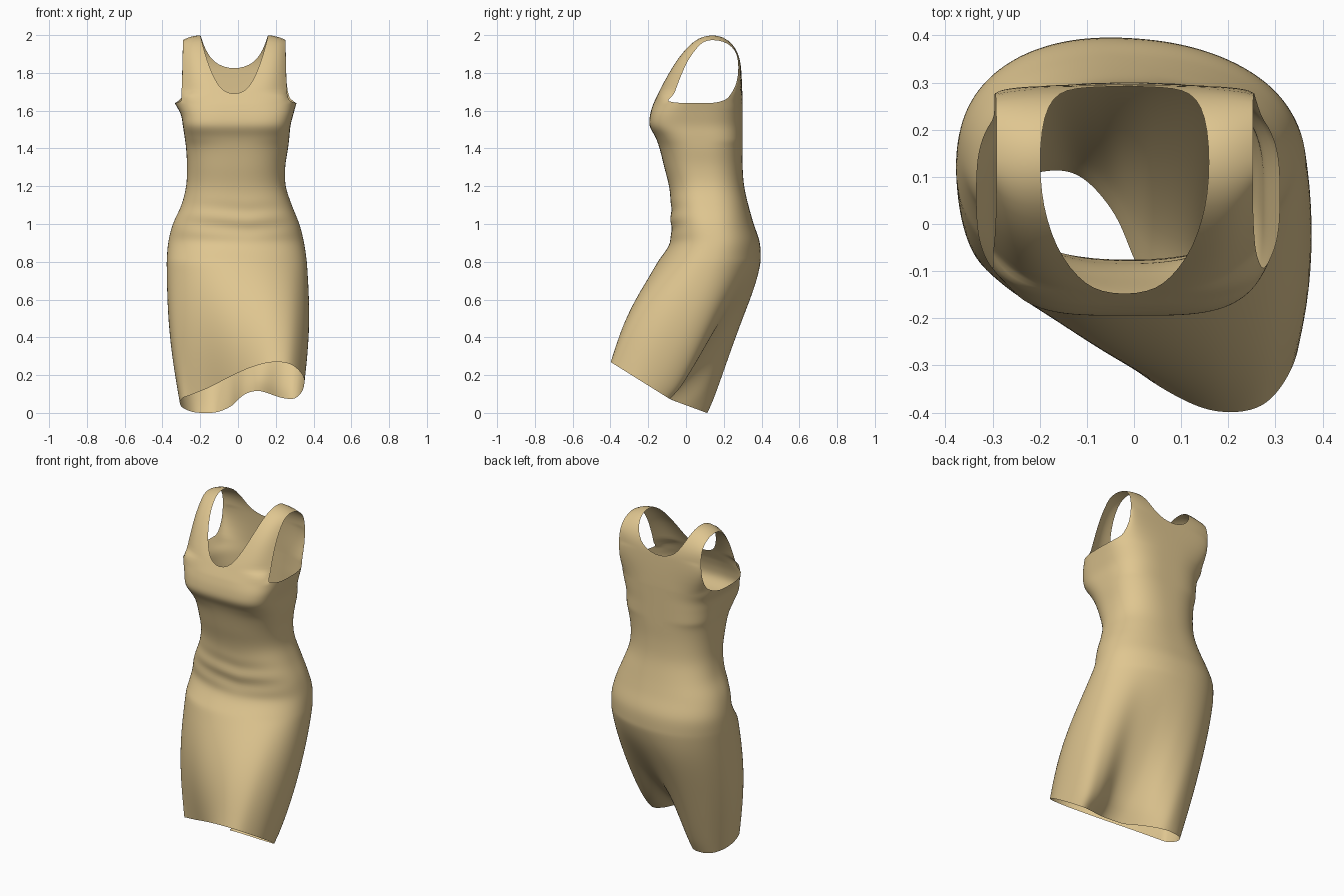
import bpy, bmesh, math

if "Cube" in bpy.data.objects:
    bpy.data.objects.remove(bpy.data.objects["Cube"])

N = 72                      # columns round the body, 5 degrees each
CX = -0.02                  # neckline centre


def catmull(p, t, closed=False):
    """Smooth interpolation of a list of tuples; t runs in list-index units."""
    n = len(p)
    i = int(math.floor(t))
    if not closed:
        i = min(i, n - 2)
    f = t - i
    pick = (lambda k: p[k % n]) if closed else (lambda k: p[max(0, min(n - 1, k))])
    a, b, c, d = (pick(i + k) for k in (-1, 0, 1, 2))
    return [0.5 * (2 * q + (r - o) * f + (2 * o - 5 * q + 4 * r - s) * f * f
                   + (3 * q - o - 3 * r + s) * f ** 3) for o, q, r, s in zip(a, b, c, d)]


# Torso rings: z, left x, right x, front y, back y, squareness
TORSO = [
    (0.80, -0.378, 0.365, -0.15, 0.394, 2.2),
    (0.90, -0.370, 0.350, -0.085, 0.390, 2.2),
    (1.00, -0.345, 0.325, -0.080, 0.358, 2.3),
    (1.10, -0.300, 0.285, -0.080, 0.330, 2.4),
    (1.20, -0.275, 0.253, -0.090, 0.308, 2.4),
    (1.30, -0.270, 0.250, -0.115, 0.300, 2.5),
    (1.40, -0.275, 0.265, -0.140, 0.300, 2.7),
    (1.46, -0.283, 0.272, -0.162, 0.300, 3.2),
    (1.52, -0.292, 0.278, -0.193, 0.300, 3.7),
    (1.58, -0.303, 0.293, -0.190, 0.300, 3.6),
    (1.64, -0.335, 0.310, -0.172, 0.300, 3.1),
]

# Hem outline (x, y) every 20 degrees from the right side through the back
HEM = [(0.345, -0.17), (0.30, -0.09), (0.22, -0.10), (0.11, -0.155), (0.02, -0.11),
       (-0.04, 0.02), (-0.12, 0.105), (-0.21, 0.108), (-0.27, 0.07), (-0.305, 0.0),
       (-0.30, -0.085), (-0.25, -0.12), (-0.15, -0.185), (-0.03, -0.285),
       (0.08, -0.36), (0.18, -0.398), (0.28, -0.38), (0.345, -0.28)]

# Strap rows, front to back: y, z, neck half width, armhole half width, edge shift in y
STRAP = [
    (-0.150, 1.685, 0.00, 0.280, 0.085),
    (-0.143, 1.700, 0.05, 0.279, 0.085),
    (-0.128, 1.730, 0.082, 0.277, 0.080),
    (-0.095, 1.790, 0.115, 0.275, 0.070),
    (-0.048, 1.870, 0.145, 0.273, 0.058),
    (0.010, 1.940, 0.165, 0.272, 0.045),
    (0.065, 1.985, 0.176, 0.272, 0.022),
    (0.130, 2.003, 0.180, 0.272, 0.000),
    (0.200, 1.992, 0.176, 0.272, 0.000),
    (0.250, 1.950, 0.163, 0.272, -0.004),
    (0.278, 1.900, 0.140, 0.273, -0.008),
    (0.288, 1.855, 0.105, 0.274, -0.012),
    (0.291, 1.830, 0.052, 0.275, -0.014),
    (0.292, 1.822, 0.00, 0.275, -0.015),
    (0.297, 1.740, 0.00, 0.276, -0.025),
]


def torso_ring(t):
    z, xl, xr, yf, yb, n = catmull(TORSO, t)
    pts = []
    for k in range(N):
        a = 2 * math.pi * k / N
        c, s = math.cos(a), math.sin(a)
        m = n if s < 0 else min(n, 3.0)
        x = (xl + xr) / 2 + (xr - xl) / 2 * math.copysign(abs(c) ** (2 / m), c)
        y = (yf + yb) / 2 + (yb - yf) / 2 * math.copysign(abs(s) ** (2 / m), s)
        # drape folds across the front of the waist, rising to the right
        front = max(0.0, -s) ** 1.5
        fade = math.exp(-((z - 1.0) / 0.1) ** 2)
        y -= 0.006 * front * fade * math.sin(62 * (z - 0.10 * abs(x - 0.05)) + 1.0)
        # the seat leans to the left
        y -= 0.06 * x * max(0.0, s) * max(0.0, min(1.0, (1.2 - z) / 0.4))
        # rounded armhole corners
        lift = 0.0
        if t > 9.5:
            d = min(abs(math.degrees(math.acos(abs(c))) - 35), 30)
            lift = (0.03 if s > 0 else 0.012) * (1 - d / 30) ** 2 * (t - 9.5) / 0.5
        pts.append((x, y, z + lift))
    return pts


def hem_ring():
    pts = []
    for k in range(N):
        x, y = catmull(HEM, k / 4, closed=True)
        z = 0.07 * (0.11 - y) / 0.19 if y > -0.08 else 0.07 + (-0.08 - y) * 0.625
        pts.append((x, y, max(z, 0)))
    return pts


bm = bmesh.new()
rings = []

# Skirt: loft from the stepping hem up to the hips
hem, hip = hem_ring(), torso_ring(0)
ROWS = 18
for r in range(ROWS):
    t = r / ROWS
    bulge = math.sin(math.pi * t)
    ring = []
    for k, (h, q) in enumerate(zip(hem, hip)):
        a = 2 * math.pi * k / N
        x, y, z = (u + (v - u) * t for u, v in zip(h, q))
        # the right thigh fills out quickly above the hem fold
        w = max(0.0, math.cos(a - math.radians(65)))
        y = h[1] + (q[1] - h[1]) * t ** (1 - 0.34 * w)
        x += 0.02 * bulge * math.cos(a)
        y -= 0.045 * bulge * max(0.0, -math.sin(a))
        y += 0.016 * math.sin(math.pi * t ** 3) * max(0.0, math.sin(a))
        ring.append(bm.verts.new((x, y, z)))
    rings.append(ring)

# Torso
STEPS = 4
for i in range((len(TORSO) - 1) * STEPS + 1):
    rings.append([bm.verts.new(p) for p in torso_ring(i / STEPS)])

for lo, up in zip(rings, rings[1:]):
    for k in range(N):
        m = (k + 1) % N
        bm.faces.new((lo[k], lo[m], up[m], up[k]))

# Bodice and shoulder straps: one strip per side from front, over the shoulder, to back
COLS = 11
top = rings[-1]
for side in (1, -1):
    rows = [[top[54 + side * j] for j in range(COLS + 1)]]
    for y, z, xin, xout, dy in STRAP:
        row = []
        for j in range(COLS + 1):
            u = j / COLS
            w = math.sin(u * math.pi / 2) if xin == 0 else u
            x = CX + side * (xin + (xout - xin) * w)
            drop = 0.025 * u * u * max(0.0, (z - 1.9) / 0.1)
            row.append(bm.verts.new((x, y + dy * u ** 3, z - drop)))
        rows.append(row)
    rows.append([top[18 - side * j] for j in range(COLS + 1)])
    for a, b in zip(rows, rows[1:]):
        for j in range(COLS):
            q = (a[j], a[j + 1], b[j + 1], b[j])
            bm.faces.new(q if side == 1 else q[::-1])

bmesh.ops.remove_doubles(bm, verts=bm.verts, dist=0.0005)
bmesh.ops.recalc_face_normals(bm, faces=bm.faces)
for f in bm.faces:
    f.smooth = True

mesh = bpy.data.meshes.new("dress")
bm.to_mesh(mesh)
bm.free()
dress = bpy.data.objects.new("dress", mesh)
bpy.context.collection.objects.link(dress)

# Tan cloth
cloth = bpy.data.materials.new("tan cloth")
cloth.diffuse_color = (0.74, 0.565, 0.28, 1)
cloth.use_nodes = True
cloth.node_tree.nodes["Principled BSDF"].inputs["Base Color"].default_value = cloth.diffuse_color
mesh.materials.append(cloth)

sub = dress.modifiers.new("smooth", 'SUBSURF')
sub.levels = sub.render_levels = 1
